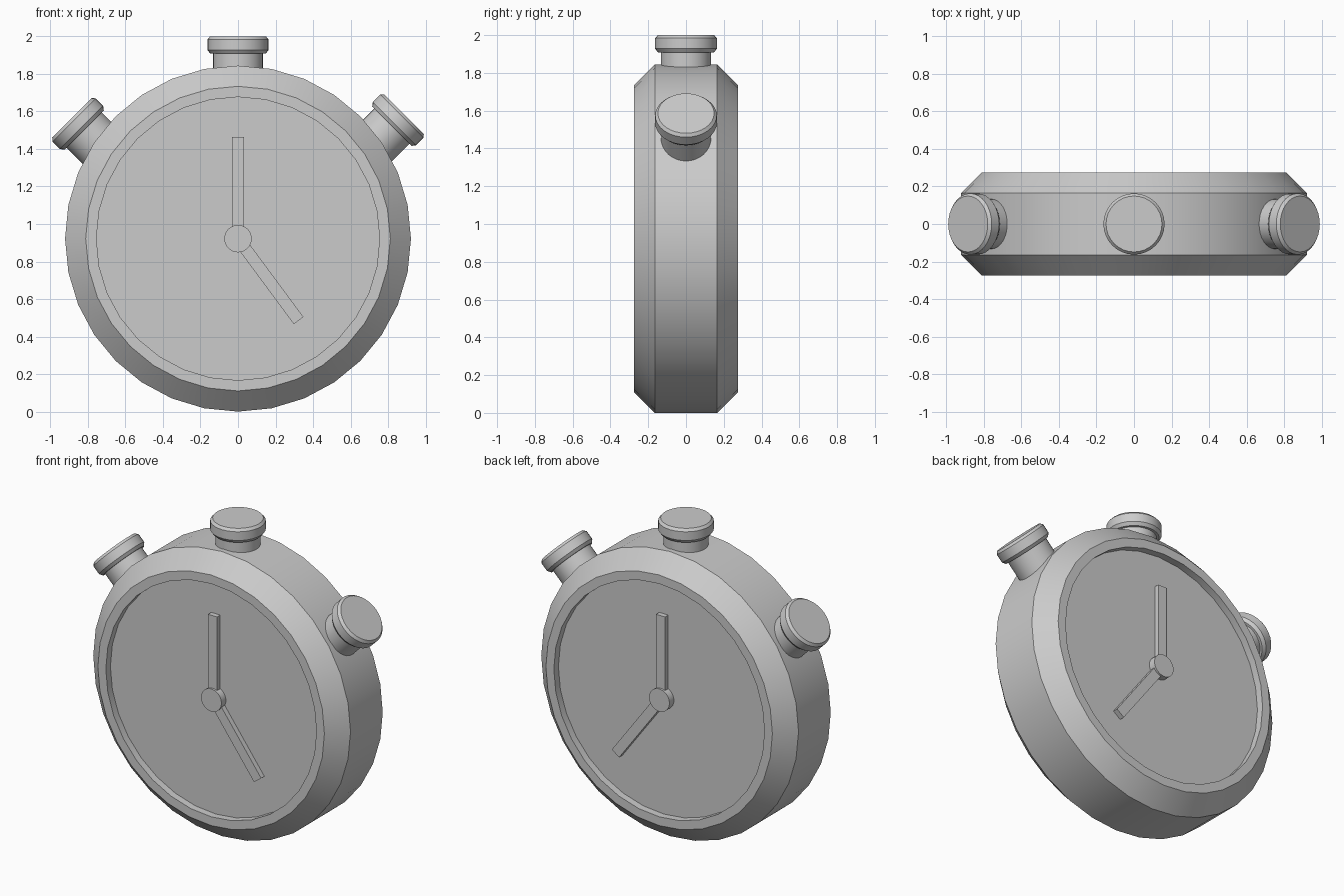
import bpy, bmesh, math
from mathutils import Matrix, Vector

if "Cube" in bpy.data.objects:
    bpy.data.objects.remove(bpy.data.objects["Cube"])

CZ = 0.922            # height of the case centre
DIAL_Y = 0.228        # distance of each recessed dial from the middle


def finish(name, bm, matrix):
    bmesh.ops.transform(bm, matrix=matrix, verts=bm.verts)
    bmesh.ops.recalc_face_normals(bm, faces=bm.faces)
    me = bpy.data.meshes.new(name)
    bm.to_mesh(me)
    bm.free()
    ob = bpy.data.objects.new(name, me)
    bpy.context.collection.objects.link(ob)
    bpy.ops.object.select_all(action='DESELECT')
    ob.select_set(True)
    bpy.context.view_layer.objects.active = ob
    bpy.ops.object.shade_smooth_by_angle(angle=math.radians(30))
    return ob


def lathe(name, profile, matrix, sides=32):
    """Revolve (radius, height) points round local z; cap open ends."""
    bm = bmesh.new()
    rings = []
    for r, h in profile:
        rings.append([bm.verts.new((r * math.cos(a), r * math.sin(a), h))
                      for a in (math.tau * i / sides for i in range(sides))])
    for lo, hi in zip(rings, rings[1:]):
        for i in range(sides):
            j = (i + 1) % sides
            bm.faces.new((lo[i], lo[j], hi[j], hi[i]))
    bm.faces.new(rings[0][::-1])
    bm.faces.new(rings[-1])
    return finish(name, bm, matrix)


def box(name, size, matrix):
    bm = bmesh.new()
    bmesh.ops.create_cube(bm, size=1, matrix=Matrix.Diagonal((*size, 1)))
    return finish(name, bm, matrix)


centre = Matrix.Translation((0, 0, CZ))

# Case: chamfered drum with a recessed dial on both faces
half = [(0.755, DIAL_Y), (0.755, 0.275), (0.812, 0.275), (CZ, 0.165)]
profile = [(r, -y) for r, y in half] + half[::-1]
lathe("case", profile, centre @ Matrix.Rotation(math.pi / 2, 4, 'X'))

# Hub and two hands on each dial
for side, label in ((-1, "front"), (1, "back")):
    face = centre @ Matrix.Translation((0, side * DIAL_Y, 0))
    lathe(label + "_hub", [(0.073, -0.01), (0.073, 0.046)],
          face @ Matrix.Rotation(-side * math.pi / 2, 4, 'X'))
    for hand, angle in (("upright_hand", 0), ("slanted_hand", 143.5)):
        turn = Matrix.Rotation(math.radians(angle), 4, 'Y')
        box(f"{label}_{hand}", (0.064, 0.042, 0.543),
            face @ turn @ Matrix.Translation((0, side * 0.012, 0.2715)))

# Push buttons: narrow stem with a bevelled cap, origin at the cap top
button = [(0.133, -0.35), (0.133, -0.092), (0.148, -0.092), (0.163, -0.072),
          (0.163, -0.016), (0.149, 0)]
for name, pos, tilt in (("top_button", (0, 0, 2.0), 0),
                        ("right_button", (0.885, 0, 1.586), 45),
                        ("left_button", (-0.885, 0, 1.566), -45)):
    lathe(name, button, Matrix.Translation(pos)
          @ Matrix.Rotation(math.radians(tilt), 4, 'Y'))
